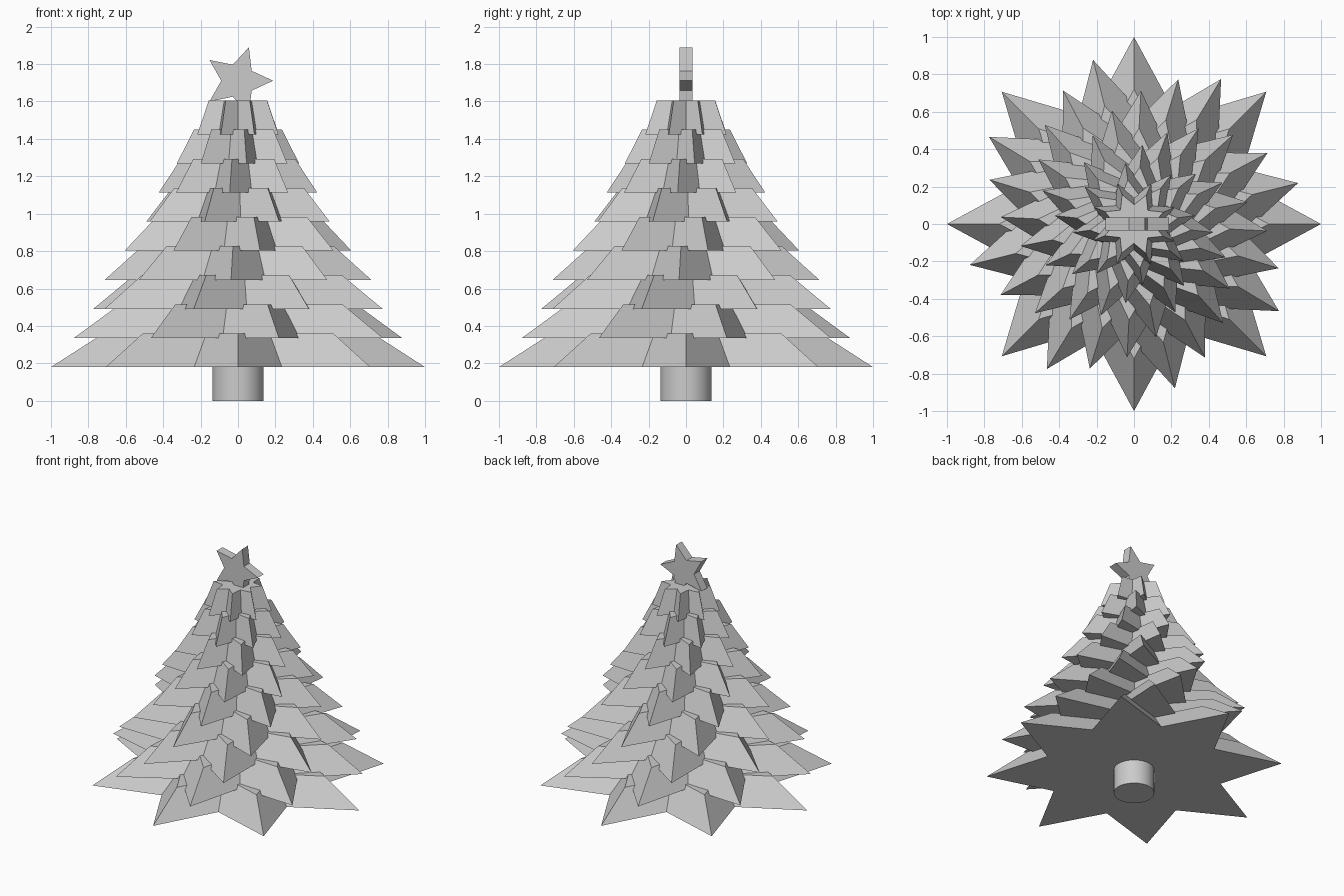
import bpy
import bmesh
import math

if "Cube" in bpy.data.objects:
    bpy.data.objects.remove(bpy.data.objects["Cube"])

grey = bpy.data.materials.new("light_grey")
grey.diffuse_color = (0.6, 0.6, 0.6, 1.0)
grey.use_nodes = True
grey.node_tree.nodes["Principled BSDF"].inputs["Base Color"].default_value = grey.diffuse_color


def star_points(points, outer, inner, turn):
    """Outline of a star as alternating tips and valleys."""
    outline = []
    for i in range(points * 2):
        radius = outer if i % 2 == 0 else inner
        angle = turn + math.pi * i / points
        outline.append((radius * math.cos(angle), radius * math.sin(angle)))
    return outline


def loft(name, lower, upper):
    """Closed solid between two matching rings of 3D points."""
    bm = bmesh.new()
    a = [bm.verts.new(p) for p in lower]
    b = [bm.verts.new(p) for p in upper]
    bm.faces.new(a[::-1])
    bm.faces.new(b)
    for i in range(len(a)):
        j = (i + 1) % len(a)
        bm.faces.new((a[i], a[j], b[j], b[i]))
    bmesh.ops.recalc_face_normals(bm, faces=bm.faces)
    mesh = bpy.data.meshes.new(name)
    bm.to_mesh(mesh)
    bm.free()
    mesh.materials.append(grey)
    obj = bpy.data.objects.new(name, mesh)
    bpy.context.collection.objects.link(obj)
    return obj


# Trunk
bpy.ops.mesh.primitive_cylinder_add(vertices=48, radius=0.137, depth=0.2, location=(0, 0, 0.1))
trunk = bpy.context.object
trunk.name = "trunk"
trunk.data.materials.append(grey)
bpy.ops.object.shade_smooth_by_angle(angle=math.radians(30))

# Branch tiers: tapered eight-pointed stars, each turned a little further
TIERS, HEIGHT, STEP, TAPER = 9, 0.18, 0.1556, 0.72
for k in range(TIERS):
    radius = 1.0 - 0.0957 * k
    z = 0.18 + STEP * k
    ring = star_points(8, radius, radius * 0.613, math.radians(14 * k))
    loft(f"branch_tier_{k + 1}",
         [(x, y, z) for x, y in ring],
         [(x * TAPER, y * TAPER, z + HEIGHT) for x, y in ring])

# Upright five-pointed star on top
ring = star_points(5, 0.188, 0.09, 0.0)
loft("top_star",
     [(x, -0.034, 1.711 + z) for x, z in ring],
     [(x, 0.034, 1.711 + z) for x, z in ring])
